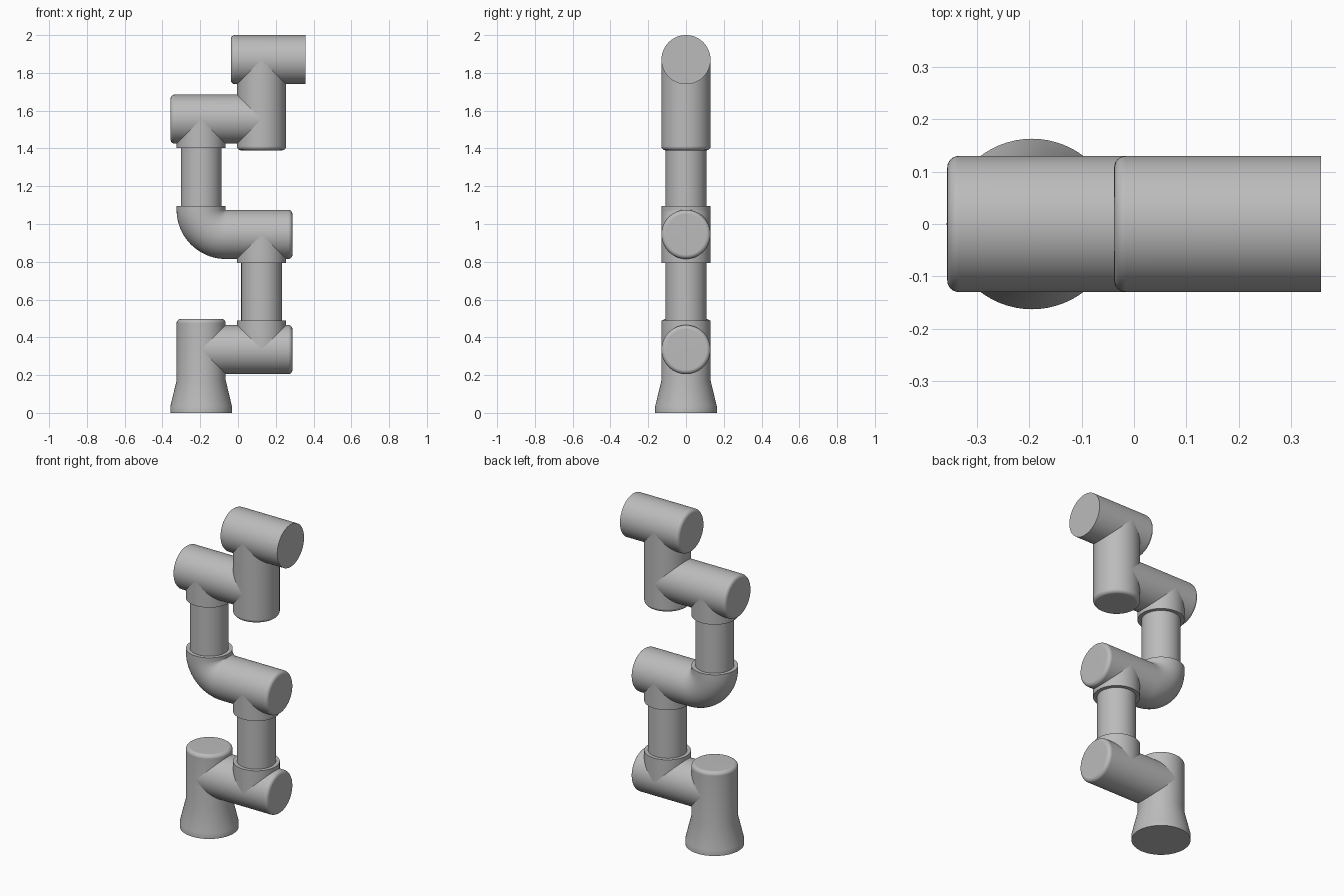
import bpy
import bmesh
from math import cos, sin, pi
from mathutils import Matrix, Vector

cube = bpy.data.objects.get("Cube")
if cube:
    bpy.data.objects.remove(cube, do_unlink=True)

SEGMENTS = 64
R = 0.13           # joint housing radius
TUBE_R = 0.108     # arm tube radius
BEVEL = 0.022      # rounded housing ends
LEFT, RIGHT = -0.195, 0.125   # axes of the vertical parts

grey = bpy.data.materials.new("satin_grey")
grey.use_nodes = True
grey.diffuse_color = (0.5, 0.5, 0.5, 1)
grey.node_tree.nodes["Principled BSDF"].inputs["Base Color"].default_value = (0.5, 0.5, 0.5, 1)


def finish(name, bm):
    """Turn a bmesh into a smooth object with crisp edges."""
    bmesh.ops.remove_doubles(bm, verts=bm.verts, dist=1e-5)
    bmesh.ops.recalc_face_normals(bm, faces=bm.faces)
    mesh = bpy.data.meshes.new(name)
    bm.to_mesh(mesh)
    bm.free()
    mesh.materials.append(grey)
    obj = bpy.data.objects.new(name, mesh)
    bpy.context.collection.objects.link(obj)
    bpy.ops.object.select_all(action='DESELECT')
    obj.select_set(True)
    bpy.context.view_layer.objects.active = obj
    bpy.ops.object.shade_smooth_by_angle(angle=pi / 6)
    weighted = obj.modifiers.new("flat_caps", 'WEIGHTED_NORMAL')
    weighted.keep_sharp = True
    return obj


def lathe(name, profile, origin, axis='Z'):
    """Spin (radius, height) points about an axis through origin."""
    bm = bmesh.new()
    verts = [bm.verts.new((r, 0, h)) for r, h in profile]
    edges = [bm.edges.new(pair) for pair in zip(verts, verts[1:])]
    bmesh.ops.spin(bm, geom=verts + edges, cent=(0, 0, 0), axis=(0, 0, 1),
                   angle=2 * pi, steps=SEGMENTS)
    turn = Matrix.Rotation(pi / 2, 4, 'Y') if axis == 'X' else Matrix()
    bm.transform(Matrix.Translation(Vector(origin)) @ turn)
    return finish(name, bm)


def end_profile(r, h, rounded, direction):
    """Profile from the cap centre at h out to the side wall."""
    if not rounded:
        return [(0, h), (r, h)]
    arc = [i * pi / 12 for i in range(7)]
    return [(0, h)] + [(r - BEVEL + BEVEL * sin(a),
                        h - direction * BEVEL * (1 - cos(a))) for a in arc]


def cylinder(name, r, start, end, origin, axis='Z', round_start=False, round_end=False):
    low = end_profile(r, start, round_start, -1)
    high = end_profile(r, end, round_end, 1)
    return lathe(name, low + high[::-1], origin, axis)


# Flared base column
base = [(0, 0), (0.163, 0), (0.163, 0.035), (R, 0.172)]
lathe("base", base + end_profile(R, 0.497, True, 1)[::-1], (LEFT, 0, 0))

# Shoulder housing with its upward collar
cylinder("shoulder", R, LEFT, 0.288, (0, 0, 0.335), 'X', round_end=True)
cylinder("shoulder_collar", R, 0.335, 0.488, (RIGHT, 0, 0))

# Upper arm tube
cylinder("upper_arm", TUBE_R, 0.4, 0.88, (RIGHT, 0, 0))

# Elbow housing, its lower collar, the quarter bend and its upper rim
BEND_X, BEND_Z = LEFT + R, 1.075
cylinder("elbow", R, BEND_X, 0.288, (0, 0, BEND_Z - R), 'X', round_end=True)
cylinder("elbow_collar", R, 0.793, BEND_Z - R, (RIGHT, 0, 0))
bm = bmesh.new()
ring = bmesh.ops.create_circle(bm, segments=SEGMENTS, radius=R,
                               matrix=Matrix.Translation((LEFT, 0, BEND_Z)))["verts"]
bmesh.ops.spin(bm, geom=ring + bm.edges[:], cent=(BEND_X, 0, BEND_Z),
               axis=(0, 1, 0), angle=-pi / 2, steps=24)
finish("elbow_bend", bm)
cylinder("elbow_rim", R, BEND_Z, 1.095, (LEFT, 0, 0))

# Forearm tube
cylinder("forearm", TUBE_R, 1.08, 1.5, (LEFT, 0, 0))

# First wrist housing and its lower collar
cylinder("wrist_collar", R, 1.403, 1.555, (LEFT, 0, 0))
cylinder("first_wrist", R, -0.357, RIGHT, (0, 0, 1.555), 'X', round_start=True)

# Second wrist housing, upright
cylinder("second_wrist", R, 1.39, 1.87, (RIGHT, 0, 0), round_start=True)

# Third wrist housing with the flat tool face
cylinder("third_wrist", R, -0.038, 0.357, (0, 0, 1.87), 'X', round_start=True)
